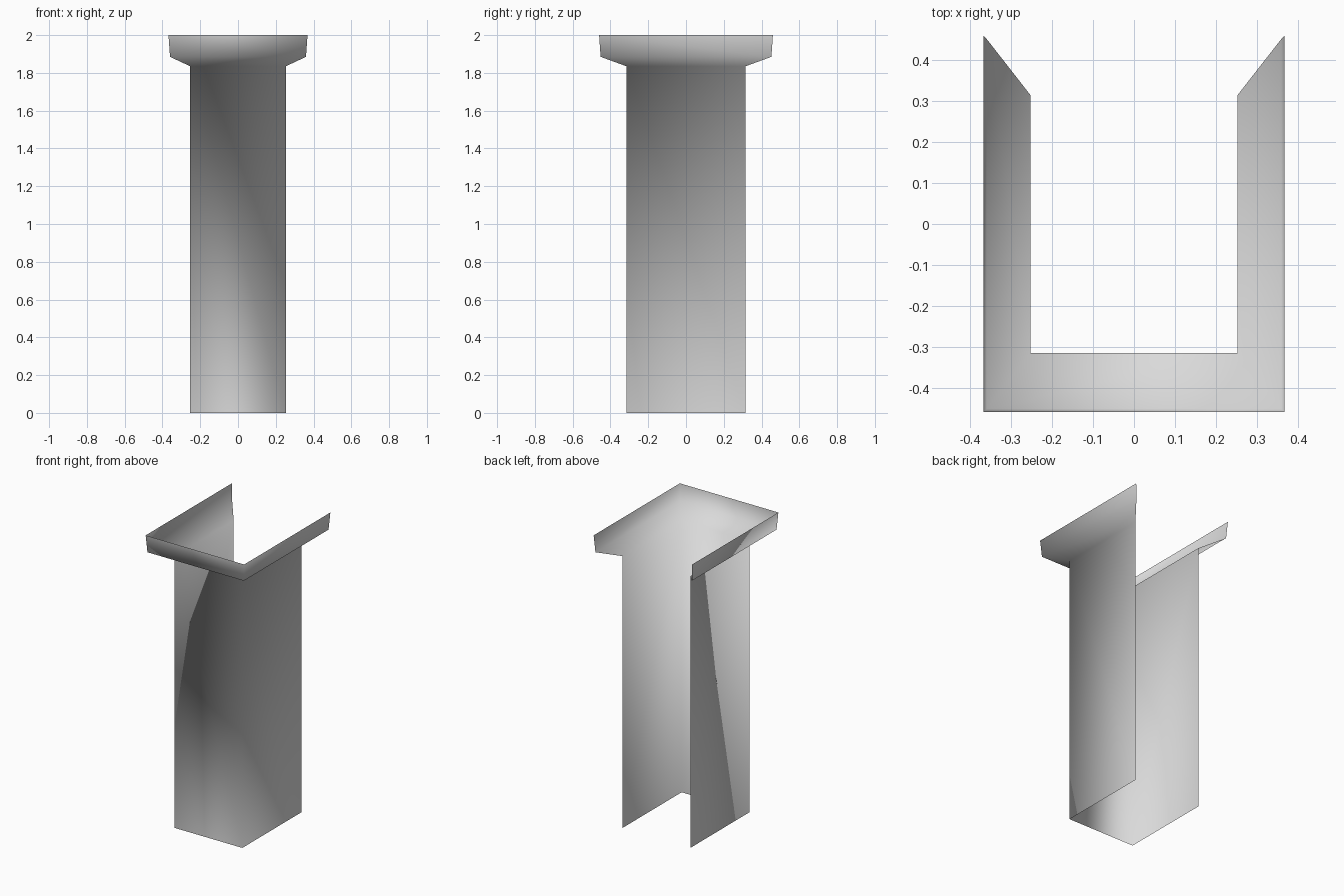
import bpy
import bmesh

cube = bpy.data.objects.get("Cube")
if cube:
    bpy.data.objects.remove(cube, do_unlink=True)

# Plain grey material
grey = bpy.data.materials.new("plain_grey")
grey.use_nodes = True
colour = (0.7, 0.7, 0.7, 1)
grey.diffuse_color = colour
grey.node_tree.nodes["Principled BSDF"].inputs["Base Color"].default_value = colour

# Wall profile from the foot to the rim: half width, half depth, height
profile = [(0.253, 0.315, 0), (0.253, 0.315, 1.835),
           (0.36, 0.452, 1.885), (0.368, 0.46, 2)]
# Corners of the U-shaped plan, open at the back
corners = [(-1, 1), (-1, -1), (1, -1), (1, 1)]

# Sweep the profile round the three sides as one thin sheet
bm = bmesh.new()
columns = [[bm.verts.new((sx * w, sy * d, z)) for w, d, z in profile]
           for sx, sy in corners]
for a, b in zip(columns, columns[1:]):
    for i in range(len(profile) - 1):
        face = bm.faces.new((b[i], b[i + 1], a[i + 1], a[i]))
        face.smooth = True

mesh = bpy.data.meshes.new("flared_channel")
bm.to_mesh(mesh)
bm.free()
mesh.materials.append(grey)
channel = bpy.data.objects.new("flared_channel", mesh)
bpy.context.collection.objects.link(channel)
